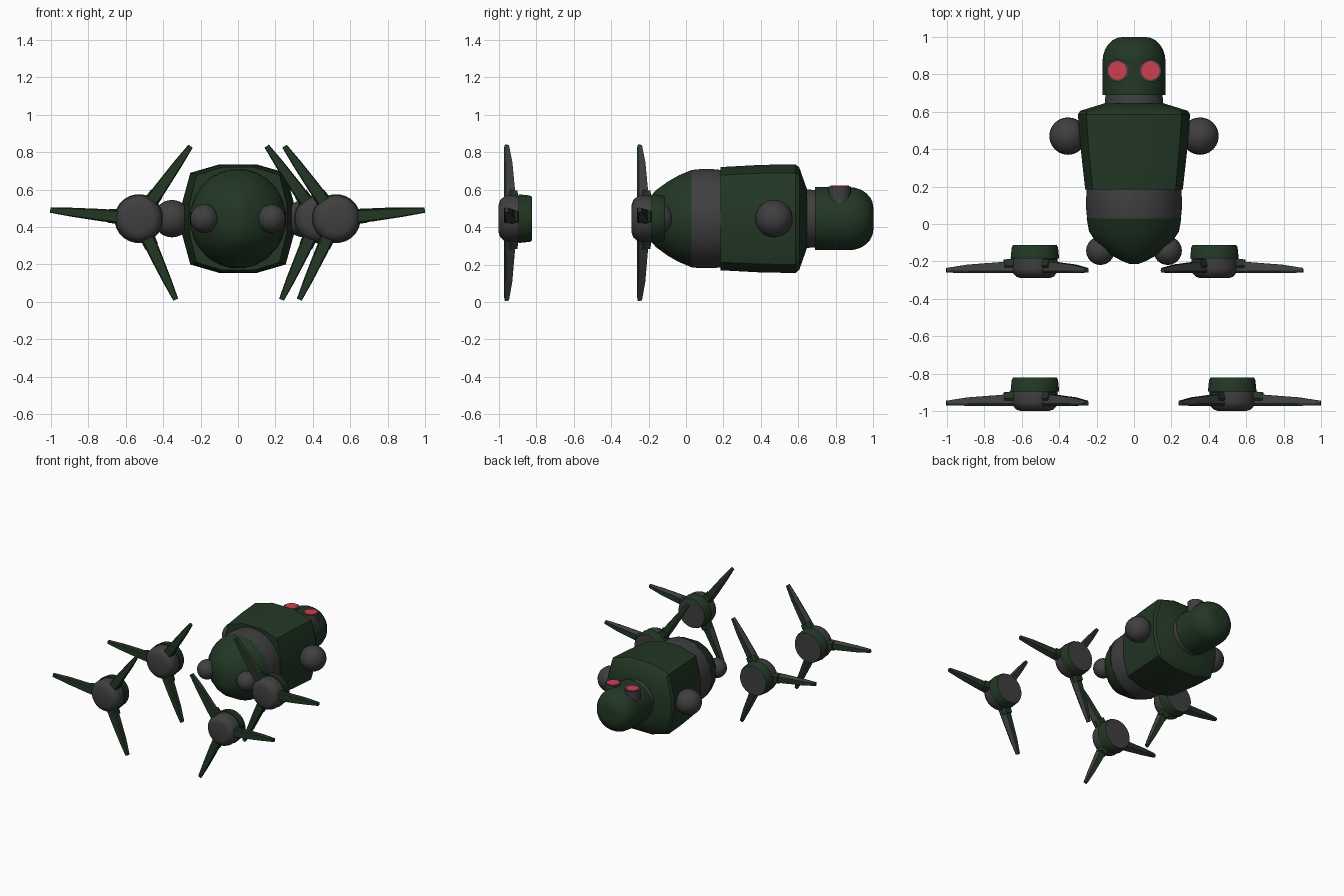
import bpy, bmesh, math
from mathutils import Vector

if "Cube" in bpy.data.objects:
    bpy.data.objects.remove(bpy.data.objects["Cube"])


def material(name, color):
    m = bpy.data.materials.new(name)
    m.use_nodes = True
    m.diffuse_color = (*color, 1)
    m.node_tree.nodes["Principled BSDF"].inputs["Base Color"].default_value = (*color, 1)
    return m


GREEN = material("dark green", (0.016, 0.038, 0.018))
GREY = material("dark grey", (0.05, 0.05, 0.051))
RED = material("red", (0.62, 0.05, 0.08))
CZ = 0.445


def finish(name, bm, mats, smooth=35):
    bmesh.ops.recalc_face_normals(bm, faces=bm.faces)
    mesh = bpy.data.meshes.new(name)
    bm.to_mesh(mesh)
    bm.free()
    for m in mats:
        mesh.materials.append(m)
    ob = bpy.data.objects.new(name, mesh)
    bpy.context.collection.objects.link(ob)
    if smooth:
        bpy.ops.object.select_all(action="DESELECT")
        ob.select_set(True)
        bpy.context.view_layer.objects.active = ob
        bpy.ops.object.shade_smooth_by_angle(angle=math.radians(smooth))
    return ob


def circle(n):
    return [(math.cos(2 * math.pi * (i + 0.5) / n), math.sin(2 * math.pi * (i + 0.5) / n)) for i in range(n)]


def loft(name, sections, outline, mats, x=0, z=CZ, end_index=0):
    """Skin an outline along y; each section is (y, x scale, z scale)."""
    bm = bmesh.new()
    rings = [[bm.verts.new((x + sx * u, y, z + sz * v)) for u, v in outline] for y, sx, sz in sections]
    n = len(outline)
    for a, b in zip(rings, rings[1:]):
        for i in range(n):
            j = (i + 1) % n
            bm.faces.new((a[i], a[j], b[j], b[i]))
    bm.faces.new(rings[0])
    bm.faces.new(rings[-1]).material_index = end_index
    return finish(name, bm, mats)


def ball(name, x, y, r):
    bm = bmesh.new()
    bmesh.ops.create_uvsphere(bm, u_segments=24, v_segments=14, radius=r)
    bmesh.ops.translate(bm, verts=bm.verts, vec=(x, y, CZ))
    finish(name, bm, [GREY], 60)


def upright_disc(name, x, y, r, z0, z1, mat):
    bm = bmesh.new()
    bmesh.ops.create_cone(bm, cap_ends=True, segments=24, radius1=r, radius2=r, depth=z1 - z0)
    bmesh.ops.translate(bm, verts=bm.verts, vec=(x, y, (z0 + z1) / 2))
    finish(name, bm, [mat])


# Chest: boxy twelve-sided outline with a sloping shoulder end
quarter = [(0.3, 0.08), (0.255, 0.245), (0.1, 0.29)]
chest_outline = quarter + [(-u, v) for u, v in reversed(quarter)]
chest_outline += [(-u, -v) for u, v in reversed(chest_outline)][::-1]
chest_outline.sort(key=lambda p: math.atan2(p[1], p[0]))
loft("chest", [(0.185, 0.87, 0.95), (0.4, 0.95, 0.99), (0.585, 1, 1), (0.605, 0.96, 0.94), (0.645, 0.53, 0.55)],
     chest_outline, [GREEN])

# Waist and pelvis
round24 = circle(24)
loft("waist", [(0.03, 0.253, 0.262), (0.08, 0.258, 0.267), (0.14, 0.258, 0.267), (0.19, 0.255, 0.262)],
     round24, [GREY])
loft("pelvis", [(-0.215, 0.02, 0.05), (-0.2, 0.06, 0.11), (-0.16, 0.14, 0.155), (-0.1, 0.205, 0.2),
                (-0.04, 0.245, 0.235), (0.03, 0.258, 0.265)], circle(16), [GREEN])

# Neck and domed head
loft("neck", [(0.62, 0.16, 0.16), (0.7, 0.153, 0.153)], round24, [GREY])
dome = [(0.87 + 0.13 * math.sin(a), 0.06 + 0.11 * math.cos(a), 0.06 + 0.11 * math.cos(a))
        for a in (math.pi / 12 * k for k in range(7))]
loft("head", [(0.69, 0.17, 0.17)] + dome, round24, [GREEN])

# Joints and eyes on both sides
for side, s in (("left", 1), ("right", -1)):
    ball(side + "_shoulder", s * 0.353, 0.47, 0.1)
    ball(side + "_hip", s * 0.18, -0.143, 0.076)
    upright_disc(side + "_eye_socket", s * 0.088, 0.82, 0.06, 0.5, 0.617, GREY)
    upright_disc(side + "_eye", s * 0.088, 0.82, 0.049, 0.615, 0.623, RED)


def bar(name, cx, y, angle, stations, mats):
    """Tapered bar pointing out from a hub; station = (radius, half width, front y, back y)."""
    d = Vector((math.cos(angle), 0, math.sin(angle)))
    w = Vector((-d.z, 0, d.x))
    c = Vector((cx, y, CZ))
    bm = bmesh.new()
    rings = []
    for r, h, f, b in stations:
        m = f + 0.012
        rings.append([bm.verts.new(c + d * r + w * h * k + Vector((0, t, 0)))
                      for k, t in ((-0.8, f), (0.8, f), (1, m), (0.7, b), (-0.7, b), (-1, m))])
    for a, b in zip(rings, rings[1:]):
        for i in range(6):
            j = (i + 1) % 6
            face = bm.faces.new((a[i], a[j], b[j], b[i]))
            face.material_index = 1 if i in (2, 4) else 0
    bm.faces.new(rings[0])
    bm.faces.new(rings[-1])
    finish(name, bm, mats, 0)


def claw(name, cx, y, s):
    """Round hub with a collar and three blades; y is the hub's front."""
    loft(name + "_hub", [(y, 0.075, 0.075), (y + 0.008, 0.1, 0.1), (y + 0.03, 0.12, 0.12),
                         (y + 0.05, 0.126, 0.126), (y + 0.11, 0.122, 0.122)], round24, [GREY], cx)
    loft(name + "_collar", [(y + 0.105, 0.131, 0.131), (y + 0.165, 0.125, 0.125), (y + 0.178, 0.118, 0.118)],
         round24, [GREEN, GREY], cx, end_index=1)
    for k, deg in enumerate((5.5, 125.5, 245.5)):
        a = math.radians(deg if s > 0 else 180 - deg)
        bar(f"{name}_blade_{k}", cx, y, a,
            [(0.08, 0.036, 0.028, 0.095), (0.2, 0.033, 0.028, 0.085),
             (0.36, 0.024, 0.028, 0.073), (0.476, 0.014, 0.03, 0.055)], [GREEN, GREY])
        bar(f"{name}_blade_root_{k}", cx, y, a,
            [(0.09, 0.04, 0.055, 0.108), (0.165, 0.037, 0.055, 0.1)], [GREEN])


# Detached hands and feet
claw("left_hand", 0.43, -0.29, 1)
claw("right_hand", -0.53, -0.29, -1)
claw("left_foot", 0.525, -1.0, 1)
claw("right_foot", -0.53, -1.0, -1)
